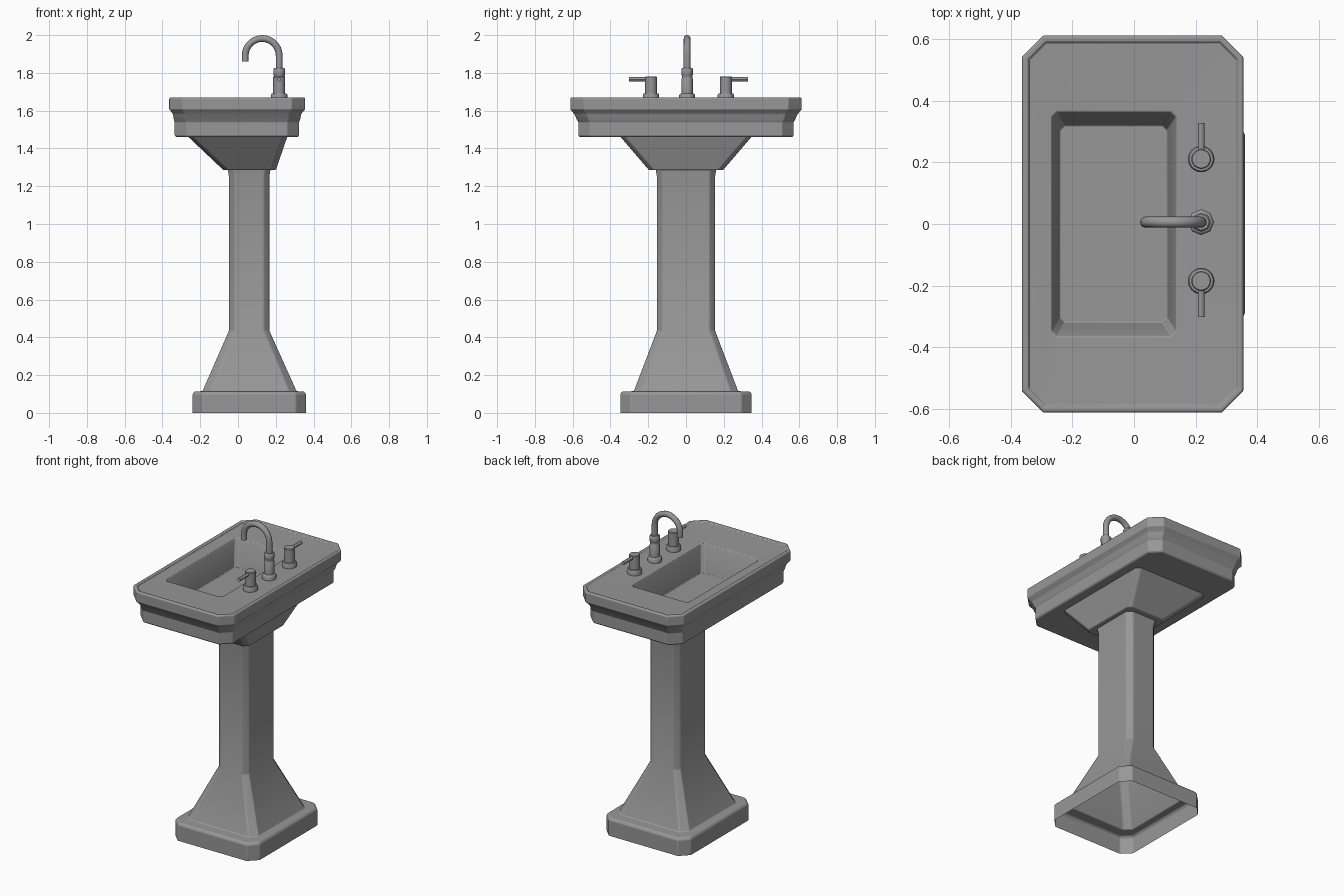
import bpy, bmesh, math
from mathutils import Matrix, Vector

cube = bpy.data.objects.get("Cube")
if cube:
    bpy.data.objects.remove(cube)

GREY = (0.31, 0.31, 0.31, 1)
mat = bpy.data.materials.new("grey ceramic")
mat.use_nodes = True
mat.diffuse_color = GREY
mat.node_tree.nodes["Principled BSDF"].inputs["Base Color"].default_value = GREY


def finish(bm, name, bevel=0, angle=30):
    """Turn a bmesh into a smooth-shaded object, optionally with softened edges."""
    bmesh.ops.recalc_face_normals(bm, faces=bm.faces)
    mesh = bpy.data.meshes.new(name)
    bm.to_mesh(mesh)
    bm.free()
    mesh.materials.append(mat)
    obj = bpy.data.objects.new(name, mesh)
    bpy.context.collection.objects.link(obj)
    if bevel:
        mod = obj.modifiers.new("soft edges", 'BEVEL')
        mod.width, mod.segments, mod.angle_limit = bevel, 2, math.radians(25)
    bpy.ops.object.select_all(action='DESELECT')
    obj.select_set(True)
    bpy.context.view_layer.objects.active = obj
    bpy.ops.object.shade_smooth_by_angle(angle=math.radians(angle))
    return obj


def loft(name, sections, cap_start=False, cap_end=False, bevel=0.005):
    """Skin chamfered rectangles given as (x0, x1, half depth, z, chamfer)."""
    bm = bmesh.new()
    rings = []
    for x0, x1, h, z, c in sections:
        pts = [(x0 + c, -h), (x1 - c, -h), (x1, c - h), (x1, h - c),
               (x1 - c, h), (x0 + c, h), (x0, h - c), (x0, c - h)]
        rings.append([bm.verts.new((x, y, z)) for x, y in pts])
    for a, b in zip(rings, rings[1:]):
        for i in range(8):
            j = (i + 1) % 8
            bm.faces.new((a[i], a[j], b[j], b[i]))
    if cap_start:
        bm.faces.new(rings[0])
    if cap_end:
        bm.faces.new(rings[-1])
    return finish(bm, name, bevel)


def turned(name, profile, centre, sides):
    """Revolve a (radius, z) profile into a capped upright part."""
    bm = bmesh.new()
    rings = []
    for r, z in profile:
        rings.append([bm.verts.new((centre[0] + r * math.cos(math.tau * i / sides),
                                    centre[1] + r * math.sin(math.tau * i / sides), z))
                      for i in range(sides)])
    for a, b in zip(rings, rings[1:]):
        for i in range(sides):
            j = (i + 1) % sides
            bm.faces.new((a[i], a[j], b[j], b[i]))
    bm.faces.new(rings[0])
    bm.faces.new(rings[-1])
    return finish(bm, name, angle=46 if sides < 12 else 30)


# Pedestal: hollow shell from the foot, through the flare, to the column top
loft("pedestal", [
    (-0.24, 0.36, 0.348, 0.0, 0.055),
    (-0.24, 0.36, 0.348, 0.1, 0.055),
    (-0.23, 0.35, 0.338, 0.113, 0.052),
    (-0.188, 0.31, 0.276, 0.115, 0.04),
    (-0.048, 0.166, 0.154, 0.435, 0.03),
    (-0.048, 0.166, 0.154, 1.25, 0.03),
    (-0.054, 0.172, 0.16, 1.29, 0.03),
])

# Tapered support under the bowl
loft("bowl_support", [
    (-0.077, 0.2, 0.196, 1.285, 0.025),
    (-0.267, 0.262, 0.35, 1.465, 0.025),
], cap_start=True)

# Basin: sunken floor, deck, lip, stepped outer wall and underside
loft("basin", [
    (-0.241, 0.108, 0.32, 1.49, 0.016),
    (-0.264, 0.134, 0.36, 1.648, 0.016),
    (-0.269, 0.138, 0.365, 1.657, 0.018),
    (-0.34, 0.333, 0.588, 1.663, 0.055),
    (-0.344, 0.337, 0.592, 1.671, 0.057),
    (-0.358, 0.35, 0.607, 1.671, 0.066),
    (-0.364, 0.355, 0.612, 1.665, 0.07),
    (-0.364, 0.355, 0.612, 1.607, 0.07),
    (-0.345, 0.335, 0.592, 1.583, 0.065),
    (-0.339, 0.328, 0.576, 1.549, 0.06),
    (-0.335, 0.322, 0.57, 1.54, 0.06),
    (-0.335, 0.322, 0.57, 1.468, 0.06),
    (-0.328, 0.315, 0.563, 1.46, 0.058),
], cap_start=True, cap_end=True, bevel=0.003)

# Tap body with its collar
TAP_X, TAP_Y = 0.218, 0.006
turned("tap_body", [(0.042, 1.655), (0.042, 1.683), (0.036, 1.69), (0.031, 1.692),
                    (0.031, 1.765), (0.028, 1.77), (0.028, 1.785), (0.031, 1.79),
                    (0.031, 1.82), (0.026, 1.826)], (TAP_X, TAP_Y), 8)

# Gooseneck spout: a round tube swept along an arch
R, TOP = 0.09, 1.892
path = [(TAP_X, 1.81)]
path += [(TAP_X - R + R * math.cos(math.pi * i / 14), TOP + R * math.sin(math.pi * i / 14))
         for i in range(15)]
path.append((TAP_X - 2 * R, 1.86))
bm = bmesh.new()
rings = []
for k, (x, z) in enumerate(path):
    (ax, az), (bx, bz) = path[max(k - 1, 0)], path[min(k + 1, len(path) - 1)]
    tangent = Vector((bx - ax, 0, bz - az)).normalized()
    side = Vector((0, 1, 0))
    out = tangent.cross(side)
    rings.append([bm.verts.new(Vector((x, TAP_Y, z)) + 0.018 * (
        side * math.cos(math.tau * i / 12) + out * math.sin(math.tau * i / 12)))
        for i in range(12)])
for a, b in zip(rings, rings[1:]):
    for i in range(12):
        j = (i + 1) % 12
        bm.faces.new((a[i], a[j], b[j], b[i]))
bm.faces.new(rings[0])
bm.faces.new(rings[-1])
finish(bm, "spout", angle=40)

# Handles, each with a lever pointing outwards
for side, sign in (("left", 1), ("right", -1)):
    y = 0.013 + sign * 0.198
    turned("handle_" + side, [(0.043, 1.655), (0.043, 1.684), (0.039, 1.691), (0.032, 1.692),
                              (0.032, 1.777), (0.029, 1.781)], (TAP_X, y), 24)
    bm = bmesh.new()
    bmesh.ops.create_cone(
        bm, cap_ends=True, segments=12, radius1=0.011, radius2=0.011, depth=0.115,
        matrix=Matrix.Translation((TAP_X, y + sign * 0.059, 1.766))
        @ Matrix.Rotation(math.pi / 2, 4, 'X'))
    finish(bm, "lever_" + side)
